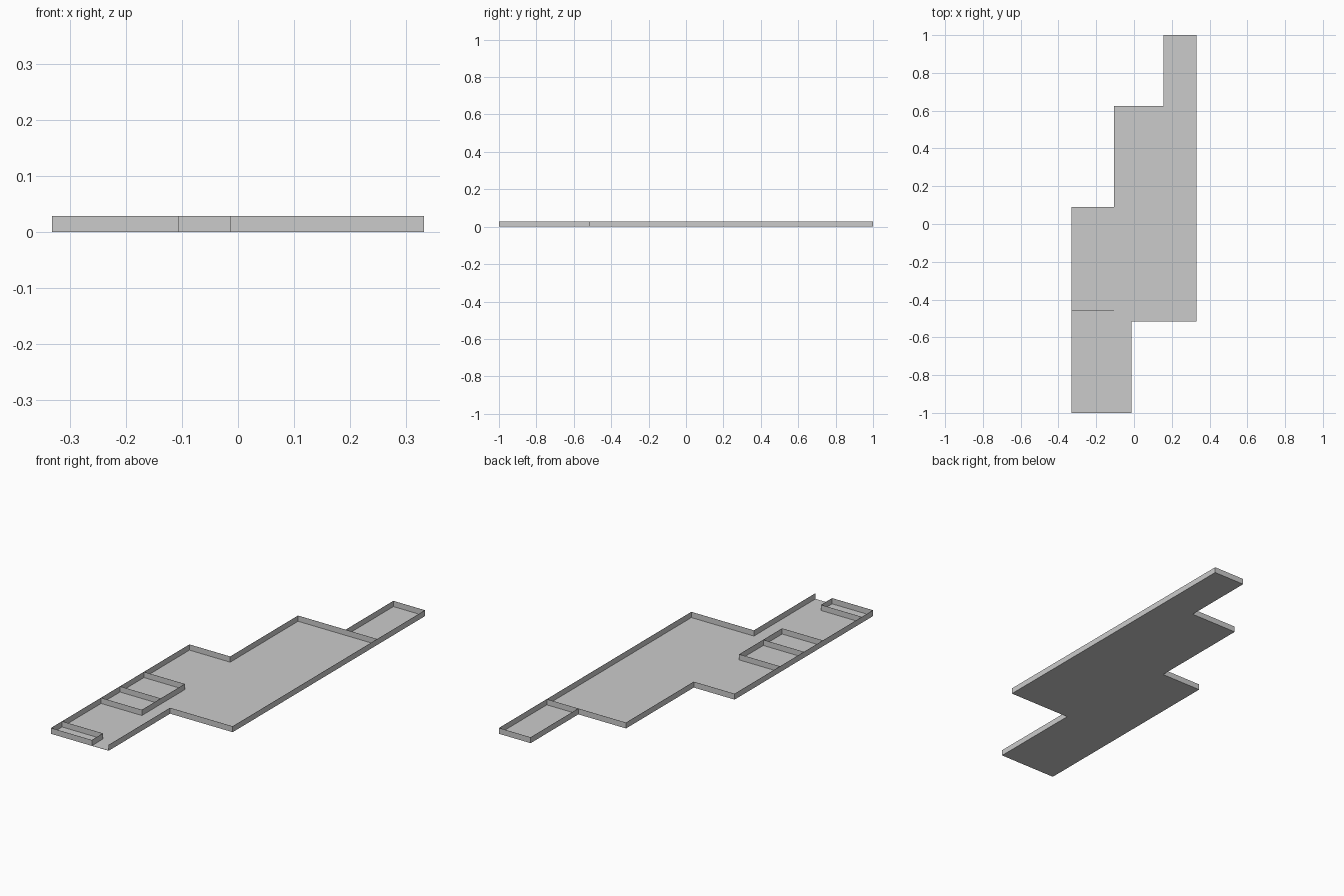
import bpy, bmesh

if "Cube" in bpy.data.objects:
    bpy.data.objects.remove(bpy.data.objects["Cube"])

H = 0.029    # wall height
T = 0.001    # hairline sheet thickness, so both sides face outward

# Key lines of the plan
XL, XA, XB, XC, XR = -0.331, -0.106, -0.014, 0.157, 0.331
Y0, Y1, Y2, Y3, Y4 = -1.0, -0.515, 0.09, 0.624, 1.0

# Outline, starting at the door's left jamb and ending at its right jamb
OUTLINE = [(XA, Y0), (XL, Y0), (XL, Y2), (XA, Y2), (XA, Y3), (XC, Y3),
           (XC, Y4), (XR, Y4), (XR, Y1), (XB, Y1), (XB, Y0)]


def make_sheet(name, bm, offset):
    bmesh.ops.recalc_face_normals(bm, faces=bm.faces)
    mesh = bpy.data.meshes.new(name)
    bm.to_mesh(mesh)
    bm.free()
    ob = bpy.data.objects.new(name, mesh)
    bpy.context.collection.objects.link(ob)
    mod = ob.modifiers.new("thickness", 'SOLIDIFY')
    mod.thickness = T
    mod.offset = offset
    mod.use_even_offset = True
    return ob


def wall(name, path):
    """Upright ribbon following a plan path."""
    bm = bmesh.new()
    low = [bm.verts.new((x, y, 0)) for x, y in path]
    top = [bm.verts.new((x, y, H)) for x, y in path]
    for i in range(len(path) - 1):
        bm.faces.new((low[i], low[i + 1], top[i + 1], top[i]))
    return make_sheet(name, bm, 0)


# Floor
bm = bmesh.new()
face = bm.faces.new([bm.verts.new((x, y, 0)) for x, y in OUTLINE])
face.normal_update()
if face.normal.z < 0:
    face.normal_flip()
bmesh.ops.triangulate(bm, faces=bm.faces)
mesh = bpy.data.meshes.new("floor")
bm.to_mesh(mesh)
bm.free()
floor = bpy.data.objects.new("floor", mesh)
bpy.context.collection.objects.link(floor)
mod = floor.modifiers.new("thickness", 'SOLIDIFY')
mod.thickness = T
mod.offset = 1

# Outer walls, open at the front door
wall("outer_wall", OUTLINE)

# Small closet beside the front door
wall("closet_wall", [(XA, Y0), (XA, -0.913), (XL, -0.913)])

# Pair of side rooms along the left wall
wall("side_rooms_wall", [(XL, -0.606), (XA, -0.606), (XA, -0.268), (XL, -0.268)])
wall("side_rooms_divider", [(XL, -0.457), (XA, -0.457)])

# Wall closing off the narrow back room
wall("back_room_divider", [(XC, Y3), (XR, Y3)])
